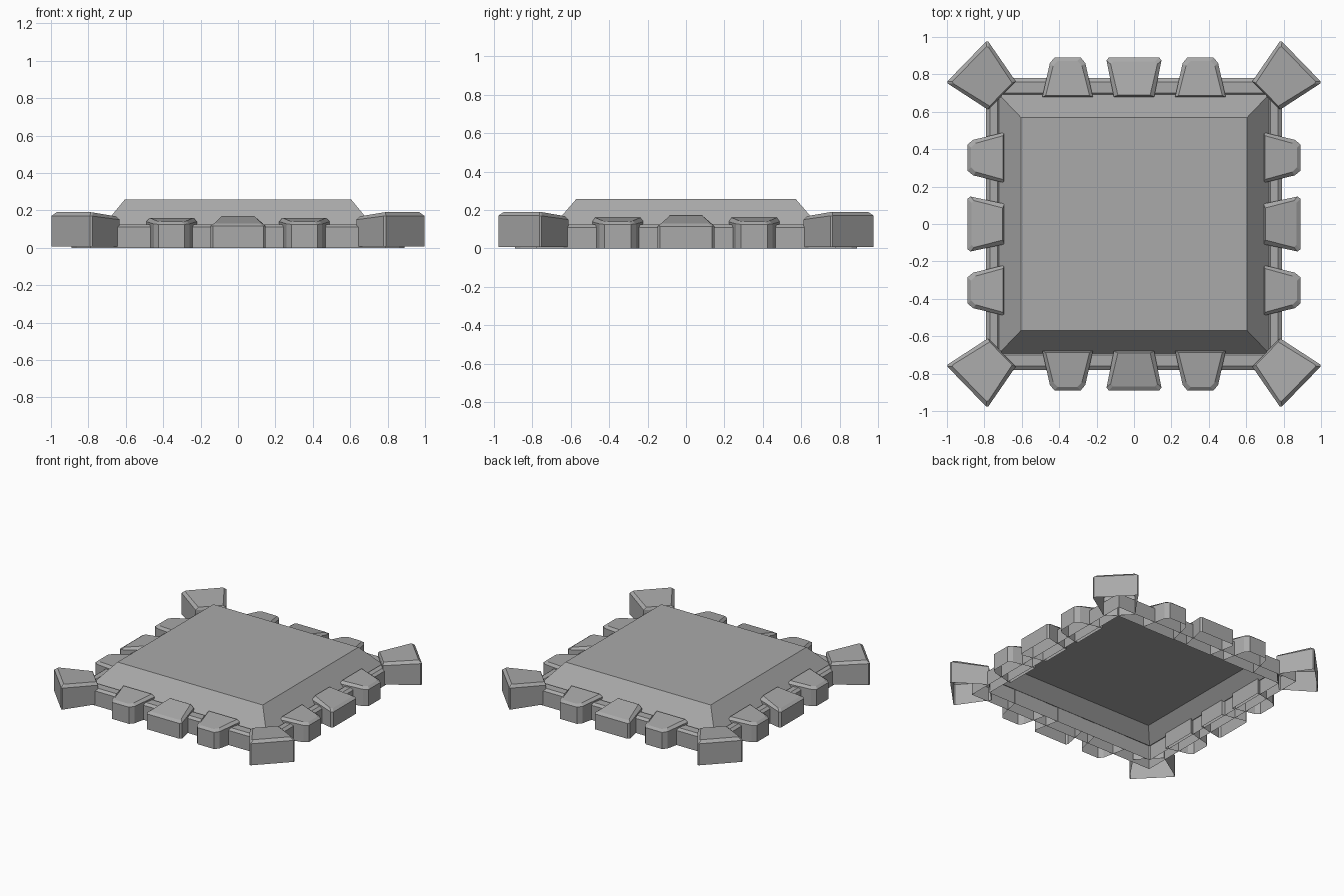
import bpy
import bmesh
import math
from mathutils import Matrix

if "Cube" in bpy.data.objects:
    bpy.data.objects.remove(bpy.data.objects["Cube"], do_unlink=True)

stone = bpy.data.materials.new("stone_grey")
stone.use_nodes = True
GREY = (0.4, 0.4, 0.4, 1)
stone.diffuse_color = GREY
stone.node_tree.nodes["Principled BSDF"].inputs["Base Color"].default_value = GREY


def shell(name, rings, angle=0, close_start=False, close_end=True):
    """Skin through successive rings, with an optional cap at each end."""
    bm = bmesh.new()
    loops = [[bm.verts.new(p) for p in ring] for ring in rings]
    for low, high in zip(loops, loops[1:]):
        n = len(low)
        for i in range(n):
            j = (i + 1) % n
            bm.faces.new((low[i], low[j], high[j], high[i]))
    if close_start:
        bm.faces.new(loops[0][::-1])
    if close_end:
        bm.faces.new(loops[-1])
    bm.transform(Matrix.Rotation(angle, 4, "Z"))
    mesh = bpy.data.meshes.new(name)
    bm.to_mesh(mesh)
    bm.free()
    mesh.materials.append(stone)
    obj = bpy.data.objects.new(name, mesh)
    bpy.context.collection.objects.link(obj)


def rectangle(hx, hy, z):
    return [(-hx, -hy, z), (hx, -hy, z), (hx, hy, z), (-hx, hy, z)]


def block(name, angle, half, wall, top, inset, base=0, shift=0):
    """Tapered block; half lists (distance outward, half width) pairs."""
    inner, outer = half[0][0], half[-1][0]

    def ring(border, heights):
        right = []
        for u, v in half:
            t = (u - inner) / (outer - inner)
            z = heights[0] + (heights[1] - heights[0]) * t
            # The inner end stays nearly upright; only the other edges bevel
            u = inner + border * 0.4 + (outer - inner - 1.4 * border) * t
            right.append((u, v - border, z))
        left = [(u, -v, z) for u, v, z in right]
        return [(u, v + shift, z) for u, v, z in left + right[::-1]]

    shell(name, [ring(0, (base, base)), ring(0, wall), ring(inset, top)], angle)


# Low frame: bevelled wall with an open bottom and an inner face
shell("outer_frame", [
    rectangle(0.79, 0.78, 0),
    rectangle(0.79, 0.78, 0.11),
    rectangle(0.77, 0.76, 0.125),
    rectangle(0.73, 0.70, 0.125),
    rectangle(0.715, 0.685, 0.11),
    rectangle(0.715, 0.685, 0),
], close_end=False)

# Thick raised deck, hollowed from beneath
shell("raised_deck", [
    rectangle(0.615, 0.58, 0.19),
    rectangle(0.705, 0.675, 0.105),
    rectangle(0.723, 0.693, 0.115),
    rectangle(0.605, 0.57, 0.258),
], close_start=True)

# Three wedge blocks along each side
for k, side in enumerate(("left", "back", "right", "front")):
    turn = k * math.pi / 2
    inner = 0.68 if k % 2 else 0.693
    block(side + "_middle_block", turn,
          [(inner, 0.108), (0.875, 0.147), (0.89, 0.135)],
          (0.145, 0.115), (0.17, 0.13), 0.022)
    for word, sign in (("first", -1), ("second", 1)):
        block(f"{side}_{word}_flank_block", turn,
              [(inner, 0.135), (0.86, 0.095), (0.89, 0.07)],
              (0.14, 0.125), (0.16, 0.14), 0.018, shift=sign * 0.355)

# Larger flared blocks on the four corners
lean = math.radians(44.2)
for name, turn in (("back_left", lean), ("back_right", math.pi - lean),
                   ("front_right", math.pi + lean), ("front_left", -lean)):
    block(name + "_corner_block", turn,
          [(0.985, 0.106), (1.238, 0.156), (1.247, 0.149)],
          (0.15, 0.17), (0.168, 0.19), 0.02, base=0.008)
